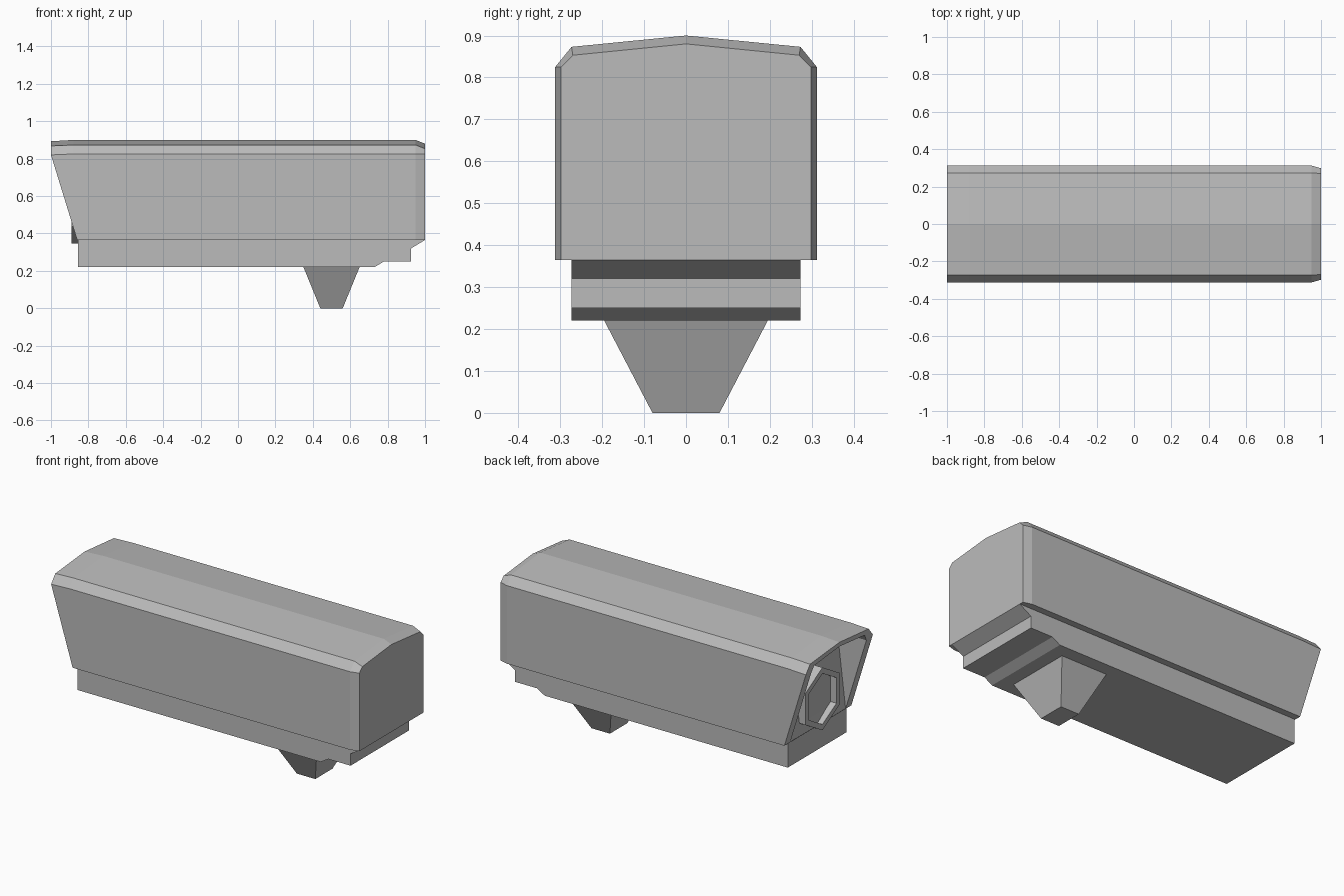
import bpy, bmesh, math

cube = bpy.data.objects.get("Cube")
if cube:
    bpy.data.objects.remove(cube, do_unlink=True)

grey = bpy.data.materials.new("neutral grey")
grey.use_nodes = True
grey.diffuse_color = (0.5, 0.5, 0.5, 1)
grey.node_tree.nodes["Principled BSDF"].inputs["Base Color"].default_value = (0.5, 0.5, 0.5, 1)


def loft(name, rings):
    """Skin matching rings of points and cap both ends."""
    bm = bmesh.new()
    loops = [[bm.verts.new(p) for p in ring] for ring in rings]
    for a, b in zip(loops, loops[1:]):
        for i in range(len(a)):
            j = (i + 1) % len(a)
            bm.faces.new((a[i], a[j], b[j], b[i]))
    bm.faces.new(loops[0])
    bm.faces.new(loops[-1])
    bmesh.ops.recalc_face_normals(bm, faces=bm.faces)
    mesh = bpy.data.meshes.new(name)
    bm.to_mesh(mesh)
    bm.free()
    mesh.materials.append(grey)
    obj = bpy.data.objects.new(name, mesh)
    bpy.context.collection.objects.link(obj)
    return obj


def section(x_at, wall, shoulder, z):
    """Symmetric housing section; x_at gives x for a height."""
    half = [(wall, z[0]), (wall, z[1]), (shoulder, z[2])]
    pts = half + [(0, z[3])] + [(-y, h) for y, h in reversed(half)]
    return [(x_at(h), y, h) for y, h in pts]


def slant(z):
    return max(-1.0, -0.86 - 0.14 * (z - 0.365) / 0.455)


def panel(z):
    return -0.86 + 0.12 * (z - 0.365)


# Housing with slanted rim and recessed front panel
full = (0.365, 0.825, 0.873, 0.9)
droop = (0.365, 0.82, 0.868, 0.893)
inner = (0.367, 0.805, 0.845, 0.868)
loft("housing", [
    section(lambda z: 1.0, 0.298, 0.27, (0.365, 0.825, 0.853, 0.88)),
    section(lambda z: 0.95, 0.312, 0.273, full),
    section(lambda z: -0.85 if z < 0.5 else -0.88, 0.312, 0.273, full),
    section(slant, 0.312, 0.273, droop),
    section(slant, 0.258, 0.235, inner),
    section(panel, 0.258, 0.235, inner),
])

# Stepped base under the housing
profile = [(-0.855, 0.365), (-0.855, 0.22), (0.73, 0.22), (0.78, 0.25),
           (0.925, 0.25), (0.925, 0.32), (1.0, 0.365)]
loft("base", [[(x, y, z) for x, z in profile] for y in (-0.273, 0.273)])


# Hexagonal lens barrel with a shallow open front
def hexagon(x, r):
    turns = [math.radians(60 * i + 30) for i in range(6)]
    return [(x, r * math.cos(a), 0.53 + r * math.sin(a)) for a in turns]


loft("lens_barrel", [hexagon(-0.8, 0.185), hexagon(-0.89, 0.185),
                     hexagon(-0.89, 0.15), hexagon(-0.852, 0.15)])


# Tapered mounting foot
def rectangle(x, y, z):
    return [(0.5 + sx * x, sy * y, z) for sx, sy in ((-1, -1), (1, -1), (1, 1), (-1, 1))]


loft("mount_foot", [rectangle(0.15, 0.195, 0.22), rectangle(0.06, 0.08, 0)])
